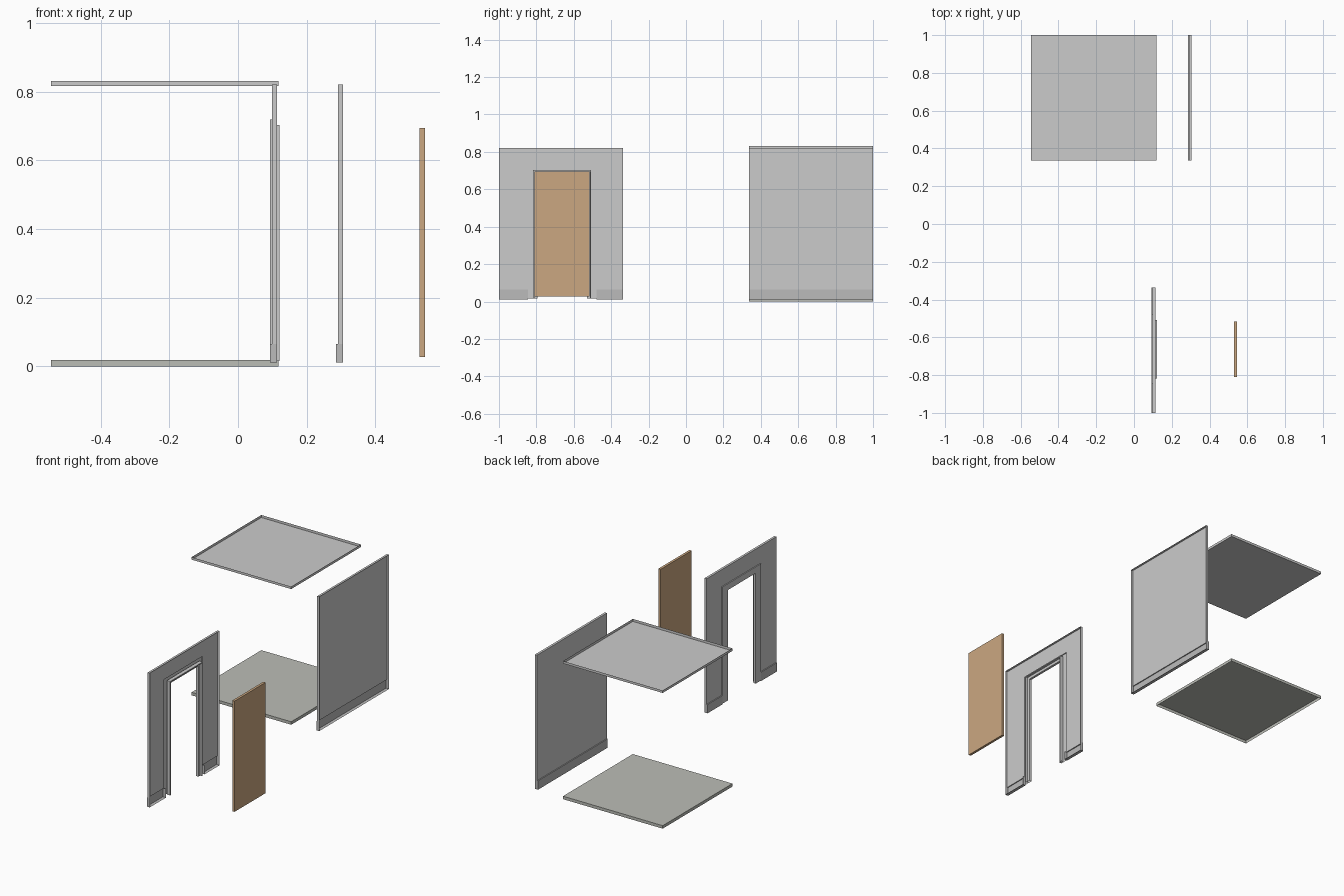
import bpy, bmesh

if "Cube" in bpy.data.objects:
    bpy.data.objects.remove(bpy.data.objects["Cube"])


def material(name, rgb):
    m = bpy.data.materials.new(name)
    m.diffuse_color = (*rgb, 1)
    m.use_nodes = True
    m.node_tree.nodes["Principled BSDF"].inputs["Base Color"].default_value = m.diffuse_color
    return m


WOOD = material("door_wood", (0.60, 0.39, 0.22))
TRIM = material("trim_grey", (0.50, 0.50, 0.50))
FLOOR = material("floor_grey", (0.50, 0.51, 0.47))


def finish(name, bm, mat=None):
    me = bpy.data.meshes.new(name)
    bm.to_mesh(me)
    bm.free()
    ob = bpy.data.objects.new(name, me)
    bpy.context.collection.objects.link(ob)
    if mat:
        me.materials.append(mat)
    return ob


def box(name, lo, hi, mat=None, open_sides=()):
    """Box between two corners, with the listed outward sides left open."""
    bm = bmesh.new()
    bmesh.ops.create_cube(bm, size=1)
    for v in bm.verts:
        v.co = [(a + b) / 2 + c * (b - a) for a, b, c in zip(lo, hi, v.co)]
    bm.normal_update()
    drop = [f for f in bm.faces
            if any(f.normal[s[0]] * s[1] > 0.9 for s in open_sides)]
    bmesh.ops.delete(bm, geom=drop, context='FACES')
    return finish(name, bm, mat)


def arch(name, rings, bottom, mat=None):
    """Skin between upside-down U outlines, each (x, y0, y1, top)."""
    bm = bmesh.new()
    rows = [[bm.verts.new((x, y, z)) for y, z in
             ((y0, bottom), (y0, top), (y1, top), (y1, bottom))]
            for x, y0, y1, top in rings]
    for a, b in zip(rows, rows[1:]):
        for i in range(3):
            bm.faces.new((a[i], a[i + 1], b[i + 1], b[i]))
    return finish(name, bm, mat)


def skirting(name, x, y0, y1):
    """Baseboard on the room side of a wall whose room face is at x; open at the back."""
    pts = [(x, 0.065), (x - 0.006, 0.065), (x - 0.006, 0.012), (x + 0.014, 0.012)]
    back = (x + 0.014, 0.065)
    bm = bmesh.new()
    a, b = [[bm.verts.new((px, y, pz)) for px, pz in pts + [back]] for y in (y0, y1)]
    for i in range(3):
        bm.faces.new((a[i], b[i], b[i + 1], a[i + 1]))
    bm.faces.new(a)
    bm.faces.new(b[::-1])
    return finish(name, bm, TRIM)


# floor and ceiling tiles, open on their hidden side
box("floor", (-0.545, 0.337, 0), (0.118, 1, 0.018), FLOOR, [(2, -1)])
box("ceiling", (-0.545, 0.337, 0.816), (0.118, 1, 0.831), None, [(2, 1)])

# plain wall, open at the back, with baseboard
box("wall", (0.291, 0.337, 0.065), (0.305, 1, 0.82), None, [(0, 1), (2, -1)])
skirting("wall_baseboard", 0.291, 0.337, 1)

# doorway wall with baseboards either side of the casing
arch("doorway_wall", [(0.099, -0.846, -0.478, 0.718),
                      (0.099, -1, -0.337, 0.82),
                      (0.113, -1, -0.337, 0.82)], 0.065)
skirting("doorway_baseboard_left", 0.099, -1, -0.846)
skirting("doorway_baseboard_right", 0.099, -0.478, -0.337)

# door casing, jamb and rebated stop as one swept profile
arch("door_frame", [(0.099, -0.846, -0.478, 0.718),
                    (0.093, -0.846, -0.478, 0.718),
                    (0.093, -0.795, -0.53, 0.68),
                    (0.107, -0.795, -0.53, 0.68),
                    (0.107, -0.811, -0.514, 0.696),
                    (0.121, -0.811, -0.514, 0.696),
                    (0.121, -0.817, -0.508, 0.702),
                    (0.099, -0.817, -0.508, 0.702)], 0.016)

# door leaf
box("door", (0.529, -0.81, 0.028), (0.544, -0.515, 0.694), WOOD)
